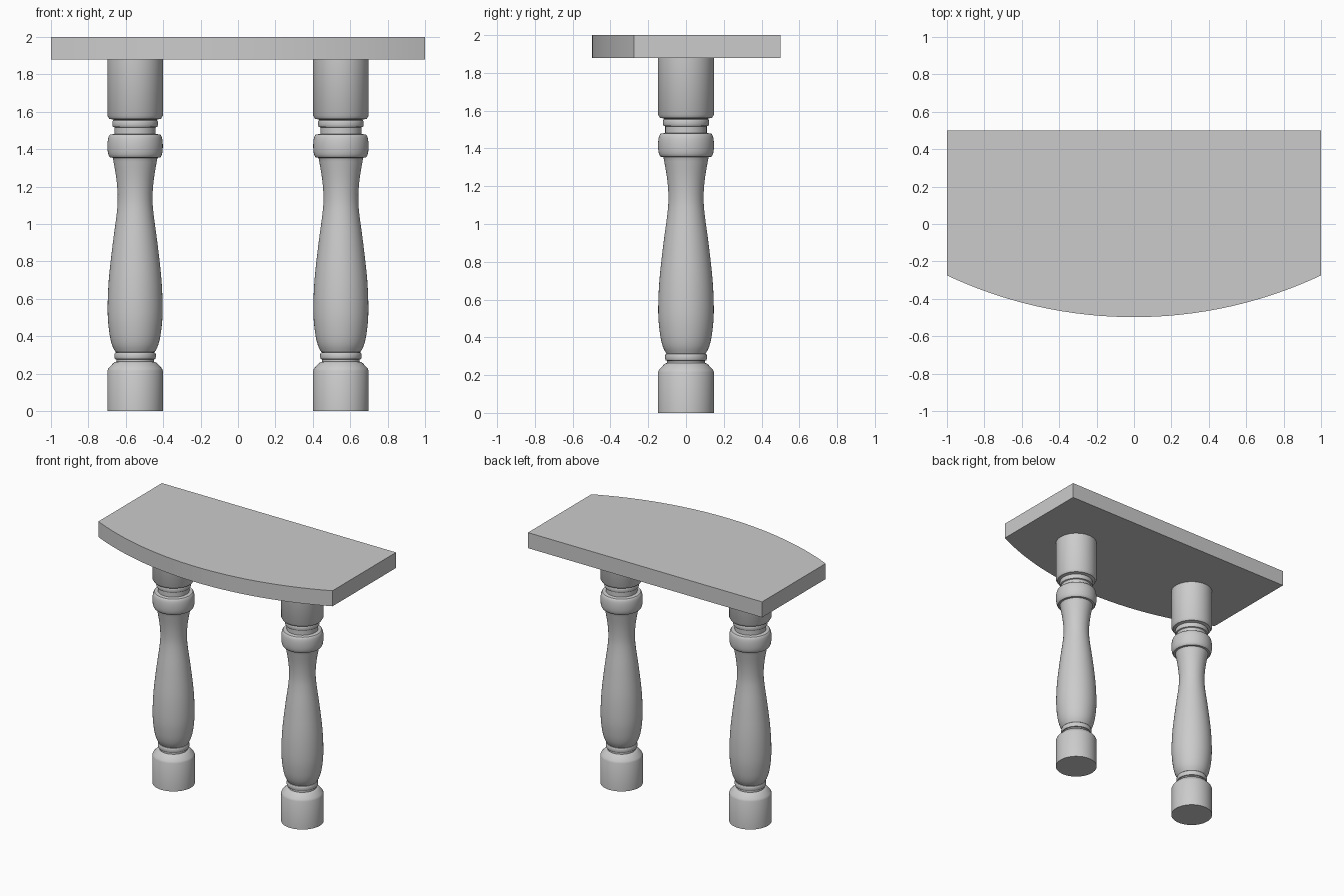
import bpy, bmesh, math

if "Cube" in bpy.data.objects:
    bpy.data.objects.remove(bpy.data.objects["Cube"])

SEGMENTS = 48


def make_object(name, bm):
    bmesh.ops.recalc_face_normals(bm, faces=bm.faces)
    mesh = bpy.data.meshes.new(name)
    bm.to_mesh(mesh)
    bm.free()
    obj = bpy.data.objects.new(name, mesh)
    bpy.context.collection.objects.link(obj)
    bpy.ops.object.select_all(action='DESELECT')
    obj.select_set(True)
    bpy.context.view_layer.objects.active = obj
    bpy.ops.object.shade_smooth_by_angle(angle=math.radians(35))
    return obj


def bulge(z0, z1, r0, r1, steps=8):
    """Rounded bead from z0 to z1, swelling from r0 to r1."""
    return [(r0 + (r1 - r0) * math.sin(math.pi * i / steps) ** 0.5 if 0 < i < steps else r0,
             z0 + (z1 - z0) * (1 - math.cos(math.pi * i / steps)) / 2) for i in range(steps + 1)]


def smooth(points, steps=4):
    """Catmull-Rom curve through the given profile points."""
    p = [points[0]] + points + [points[-1]]
    out = []
    for a, b, c, d in zip(p, p[1:], p[2:], p[3:]):
        for s in range(steps):
            t = s / steps
            out.append(tuple(0.5 * (2 * b[k] + (c[k] - a[k]) * t
                       + (2 * a[k] - 5 * b[k] + 4 * c[k] - d[k]) * t ** 2
                       + (3 * b[k] - a[k] - 3 * c[k] + d[k]) * t ** 3) for k in (0, 1)))
    return out + [points[-1]]


# Turned leg profile (radius, height): foot, bead, vase, collar, bead, top block
foot = [(0.149, 0), (0.149, 0.215), (0.143, 0.228), (0.118, 0.255), (0.108, 0.262), (0.1, 0.264)]
vase = smooth([(0.105, 0.315), (0.124, 0.355), (0.138, 0.42), (0.147, 0.53), (0.141, 0.7),
               (0.119, 0.9), (0.099, 1.05), (0.093, 1.14), (0.1, 1.24), (0.119, 1.352)])
head = [(0.11, 1.482), (0.11, 1.516)]
block = [(0.125, 1.56), (0.138, 1.562), (0.149, 1.58), (0.149, 1.885)]
profile = (foot + bulge(0.276, 0.314, 0.1, 0.111) + vase + bulge(1.354, 1.48, 0.12, 0.148, 12)
           + head + bulge(1.518, 1.556, 0.112, 0.122) + block)


def turned_leg(name, x):
    bm = bmesh.new()
    rings = [[bm.verts.new((x + r * math.cos(2 * math.pi * i / SEGMENTS),
                            r * math.sin(2 * math.pi * i / SEGMENTS), z))
              for i in range(SEGMENTS)] for r, z in profile]
    for lo, hi in zip(rings, rings[1:]):
        for i in range(SEGMENTS):
            j = (i + 1) % SEGMENTS
            bm.faces.new((lo[i], lo[j], hi[j], hi[i]))
    bm.faces.new(rings[0])
    bm.faces.new(rings[-1])
    return make_object(name, bm)


for side, x in (("left", -0.55), ("right", 0.55)):
    turned_leg(side + "_leg", x)

# Tabletop: straight back and sides, bowed front edge
sag = 0.223
radius = (1 + sag ** 2) / (2 * sag)
half = math.asin(1 / radius)
bm = bmesh.new()
outline = [(1, 0.5), (-1, 0.5)]
for i in range(33):
    a = -half + 2 * half * i / 32
    outline.append((radius * math.sin(a), -0.498 + radius * (1 - math.cos(a))))
face = bm.faces.new([bm.verts.new((x, y, 1.88)) for x, y in outline])
top = bmesh.ops.extrude_face_region(bm, geom=[face], use_keep_orig=True)
bmesh.ops.translate(bm, vec=(0, 0, 0.12),
                    verts=[v for v in top["geom"] if isinstance(v, bmesh.types.BMVert)])
make_object("tabletop", bm)
